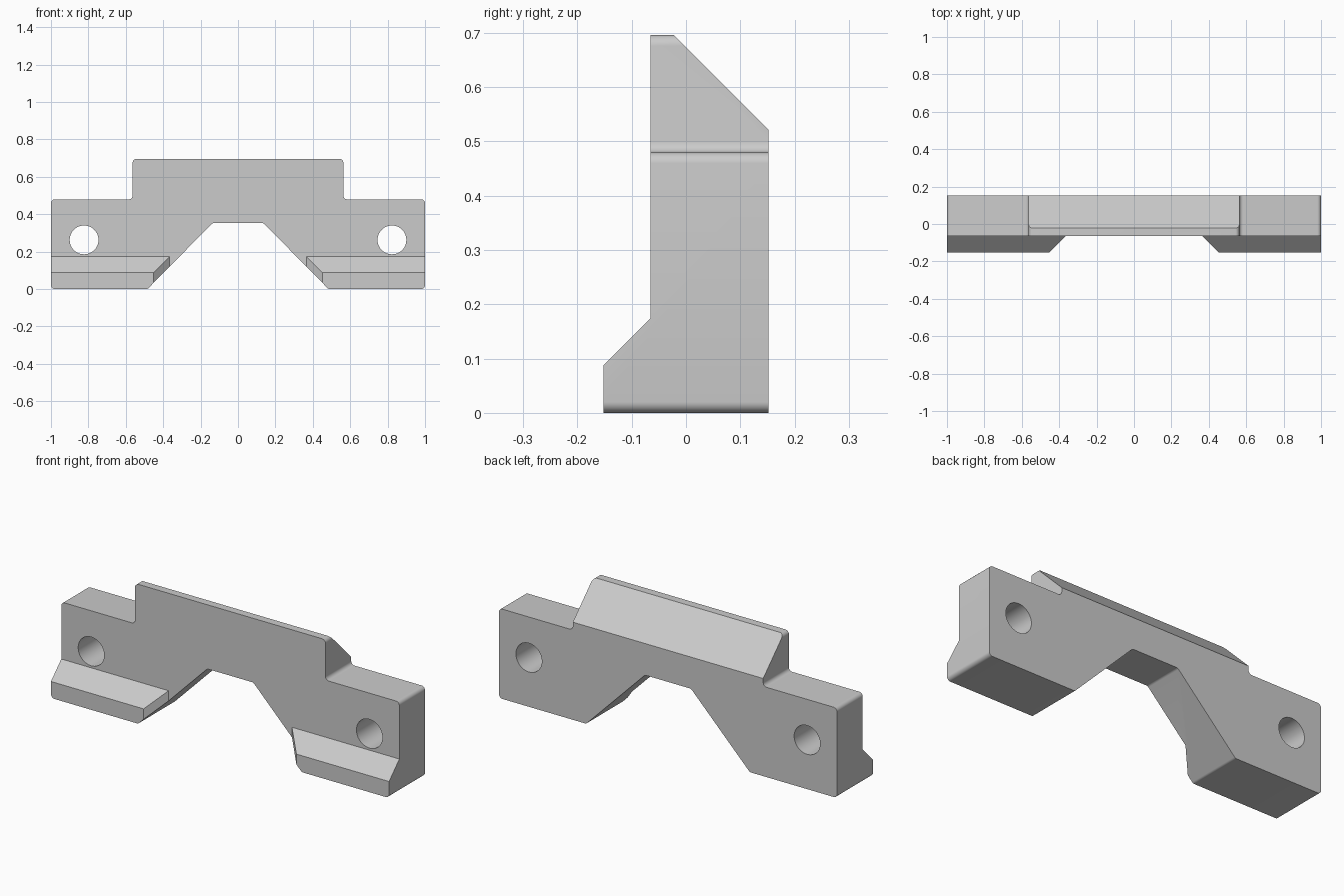
import bpy, bmesh, math
from mathutils import Vector

if "Cube" in bpy.data.objects:
    bpy.data.objects.remove(bpy.data.objects["Cube"], do_unlink=True)

FRONT, FACE, BACK = -0.152, -0.065, 0.152


def rounded(points, radius, steps=5):
    """Replace every corner of a closed 2D outline by a tangent arc."""
    result = []
    count = len(points)
    for i, point in enumerate(points):
        p = Vector(point)
        a = (Vector(points[i - 1]) - p).normalized()
        b = (Vector(points[(i + 1) % count]) - p).normalized()
        half = a.angle(b) / 2
        centre = p + (a + b).normalized() * radius / math.sin(half)
        start = p + a * radius / math.tan(half) - centre
        end = p + b * radius / math.tan(half) - centre
        for k in range(steps + 1):
            arm = start.lerp(end, k / steps).normalized() * radius
            result.append(centre + arm)
    return result


def prism(name, outline, place, low, high):
    """Extrude a 2D outline; place(u, v, w) maps it into space."""
    bm = bmesh.new()
    ends = [[bm.verts.new(place(u, v, w)) for u, v in outline] for w in (low, high)]
    bm.faces.new(ends[0])
    bm.faces.new(ends[1])
    for i in range(len(outline)):
        bm.faces.new((ends[0][i - 1], ends[0][i], ends[1][i], ends[1][i - 1]))
    bmesh.ops.recalc_face_normals(bm, faces=bm.faces)
    mesh = bpy.data.meshes.new(name)
    bm.to_mesh(mesh)
    bm.free()
    obj = bpy.data.objects.new(name, mesh)
    bpy.context.collection.objects.link(obj)
    return obj


def along_x(u, v, w):
    return (w, u, v)


def along_y(u, v, w):
    return (u, w, v)


def along_z(u, v, w):
    return (u, v, w)


# Bracket silhouette, mirrored from its +x half
half = [(0.136, 0.353), (0.484, 0), (1, 0), (1, 0.48), (0.563, 0.48), (0.563, 0.696)]
outline = half + [(-x, z) for x, z in reversed(half)]
bracket = prism("bracket", rounded(outline, 0.02), along_y, FRONT, BACK)

# Sloped back of the raised top
back_slope = [(-0.022, 0.696), (0.178, 0.496), (0.3, 0.8), (-0.126, 0.8)]
# Recess above the sloped toes
toe_recess = [(FACE, 0.9), (FACE, 0.175), (FRONT, 0.088), (FRONT - 0.1, -0.012),
              (FRONT - 0.1, 0.9)]
# Angled gap between the toes
toe_gap = [(-0.365, FACE), (0.365, FACE), (0.552, FRONT - 0.1), (-0.552, FRONT - 0.1)]
cutters = [
    prism("back_slope_cutter", back_slope, along_x, -1.2, 1.2),
    prism("toe_recess_cutter", toe_recess, along_x, -1.2, 1.2),
    prism("toe_gap_cutter", toe_gap, along_z, -0.2, 1),
]

# Mounting holes
for side, label in ((-1, "right"), (1, "left")):
    bpy.ops.mesh.primitive_cylinder_add(
        vertices=48, radius=0.077, depth=1,
        location=(side * 0.823, 0, 0.263), rotation=(math.pi / 2, 0, 0))
    hole = bpy.context.object
    hole.name = label + "_hole_cutter"
    cutters.append(hole)

bpy.ops.object.select_all(action="DESELECT")
bracket.select_set(True)
bpy.context.view_layer.objects.active = bracket
for cutter in cutters:
    cut = bracket.modifiers.new(cutter.name, "BOOLEAN")
    cut.operation = "DIFFERENCE"
    cut.solver = "EXACT"
    cut.object = cutter
    bpy.ops.object.modifier_apply(modifier=cut.name)
for cutter in cutters:
    bpy.data.objects.remove(cutter, do_unlink=True)

bpy.ops.object.shade_smooth_by_angle(angle=math.radians(30))
